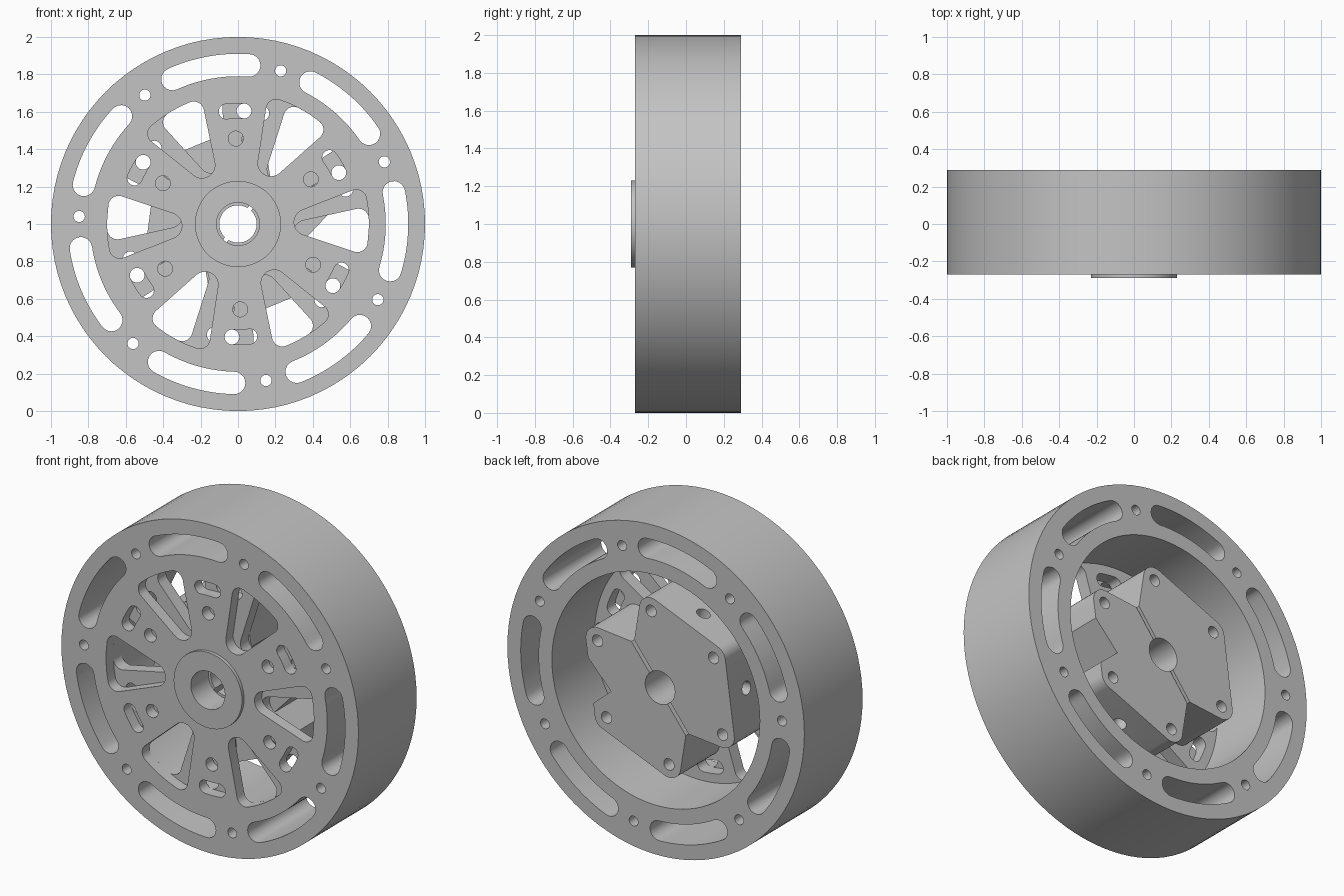
import bpy, bmesh
from math import sin, cos, pi, radians
from mathutils import Matrix, Vector
from mathutils.geometry import convex_hull_2d

cube = bpy.data.objects.get("Cube")
if cube:
    bpy.data.objects.remove(cube)

metal = bpy.data.materials.new("machined_grey")
metal.use_nodes = True
metal.diffuse_color = (0.55, 0.55, 0.55, 1)
metal.node_tree.nodes["Principled BSDF"].inputs["Base Color"].default_value = (0.55, 0.55, 0.55, 1)

FRONT_TURN = 1.5     # rotation of the front plate pattern
HUB_TURN = -7.6      # rotation of the rear spoke and hub pattern
RIM_TURN = 23        # rotation of the seven rim holes
SIXTHS = [60 * i for i in range(6)]
SEVENTHS = [360 / 7 * i for i in range(7)]


def polar(r, deg):
    return Vector((r * cos(radians(deg)), r * sin(radians(deg))))


def arc(center, r, start, end, n=10):
    return [center + polar(r, start + (end - start) * i / n) for i in range(n + 1)]


def circle(r, center=Vector((0, 0)), n=24):
    return arc(center, r, 0, 360, n)[:-1]


def hull(circles):
    """Convex outline around several discs."""
    pts = [p for c, r in circles for p in circle(r, c, 32)]
    return [pts[i] for i in convex_hull_2d(pts)]


def arc_slot(radius, half_width, mid, span):
    """Curved slot with round ends."""
    a, b = mid - span, mid + span
    o = Vector((0, 0))
    return (arc(o, radius + half_width, a, b, 16)
            + arc(polar(radius, b), half_width, b, b + 180)[1:-1]
            + arc(o, radius - half_width, b, a, 16)
            + arc(polar(radius, a), half_width, a + 180, a + 360)[1:-1])


def plate(name, outlines, y0, y1):
    """Extrude nested outlines along y; inner outlines become holes."""
    curve = bpy.data.curves.new(name, 'CURVE')
    curve.dimensions = '2D'
    curve.fill_mode = 'BOTH'
    curve.extrude = (y1 - y0) / 2
    for pts in outlines:
        s = curve.splines.new('POLY')
        s.points.add(len(pts) - 1)
        for sp, p in zip(s.points, pts):
            sp.co = (p[0], p[1], 0, 1)
        s.use_cyclic_u = True
    tmp = bpy.data.objects.new(name + "_outline", curve)
    bpy.context.collection.objects.link(tmp)
    graph = bpy.context.evaluated_depsgraph_get()
    mesh = bpy.data.meshes.new_from_object(tmp.evaluated_get(graph))
    bpy.data.objects.remove(tmp)
    mesh.transform(Matrix.Translation((0, (y0 + y1) / 2, 1)) @ Matrix.Rotation(pi / 2, 4, 'X'))
    bm = bmesh.new()
    bm.from_mesh(mesh)
    bmesh.ops.remove_doubles(bm, verts=bm.verts, dist=0.00005)
    bmesh.ops.recalc_face_normals(bm, faces=bm.faces)
    bm.to_mesh(mesh)
    bm.free()
    mesh.materials.clear()
    mesh.materials.append(metal)
    ob = bpy.data.objects.new(name, mesh)
    bpy.context.collection.objects.link(ob)
    return ob


def smooth(ob):
    bpy.ops.object.select_all(action='DESELECT')
    ob.select_set(True)
    bpy.context.view_layer.objects.active = ob
    bpy.ops.object.shade_smooth_by_angle(angle=radians(30))


def spoke_pattern(turn):
    """Six windows, six small slots and six screw holes."""
    out = []
    for a in SIXTHS:
        m = a + turn
        out.append(hull([(polar(0.37, m), 0.07)]
                        + [(polar(0.645, m + k), 0.055) for k in (-10, -5, 0, 5, 10)]))
        out.append(arc_slot(0.605, 0.04, m + 30, 4.5))
        out.append(circle(0.04, polar(0.457, m + 30)))
    return out


# Rim cut-outs shared by the front plate and the rim
rim_cuts = []
for a in SEVENTHS:
    rim_cuts.append(circle(0.03, polar(0.85, RIM_TURN + a)))
    rim_cuts.append(arc_slot(0.85, 0.06, RIM_TURN + a + 180 / 7, 14.2))

outer = circle(1, n=96)
parts = [
    plate("front_plate", [outer, circle(0.115, n=40)] + rim_cuts + spoke_pattern(FRONT_TURN), -0.27, -0.2),
    plate("rim", [outer, circle(0.7, n=96)] + rim_cuts, -0.2, 0.29),
    plate("rear_spokes", [circle(0.71, n=96), circle(0.115, n=40)] + spoke_pattern(HUB_TURN), -0.2, -0.12),
    plate("centre_boss", [circle(0.23, n=64), circle(0.115, n=40)], -0.29, -0.265),
]


# Split clamp hub: two halves around the bore
def clamp_half(name, axis, notched):
    gap, lobe, bore = 0.012, 0.08, 0.1
    tips = [polar(0.455, a) for a in (60, 0, -60)]
    pts = [Vector((gap, 0.3))] + arc(tips[0], lobe, 140, 30)
    if notched:
        pts += [polar(0.488, 44), polar(0.348, 19), polar(0.498, 12)]
    pts += arc(tips[1], lobe, 30, -30) + arc(tips[2], lobe, -30, -140)
    pts += [Vector((gap, -0.3))] + arc(Vector((0, 0)), bore, -83, 83, 20)
    turn = Matrix.Rotation(radians(axis), 2)
    holes = [circle(0.035, turn @ t) for t in tips]
    return plate(name, [[turn @ p for p in pts]] + holes, -0.12, 0.25)


def drill(ob, deg):
    """Blind radial bolt hole."""
    bm = bmesh.new()
    bmesh.ops.create_cone(bm, cap_ends=True, segments=24, radius1=0.04, radius2=0.04, depth=0.3)
    mesh = bpy.data.meshes.new("drill")
    bm.to_mesh(mesh)
    bm.free()
    cutter = bpy.data.objects.new("drill", mesh)
    bpy.context.collection.objects.link(cutter)
    cutter.hide_render = True
    d = polar(0.5, deg)
    cutter.location = (d.x, 0.09, 1 + d.y)
    cutter.rotation_euler = Vector((d.x, 0, d.y)).to_track_quat('Z', 'Y').to_euler()
    mod = ob.modifiers.new("bolt_hole", 'BOOLEAN')
    mod.operation = 'DIFFERENCE'
    mod.solver = 'EXACT'
    mod.object = cutter
    bpy.context.view_layer.objects.active = ob
    bpy.ops.object.modifier_apply(modifier=mod.name)
    bpy.data.objects.remove(cutter)


right_half = clamp_half("right_clamp_half", HUB_TURN + 150, False)
left_half = clamp_half("left_clamp_half", HUB_TURN - 30, True)
for ob, deg in ((right_half, 120), (right_half, 180), (left_half, 300)):
    drill(ob, HUB_TURN + deg)

for ob in parts + [right_half, left_half]:
    smooth(ob)
